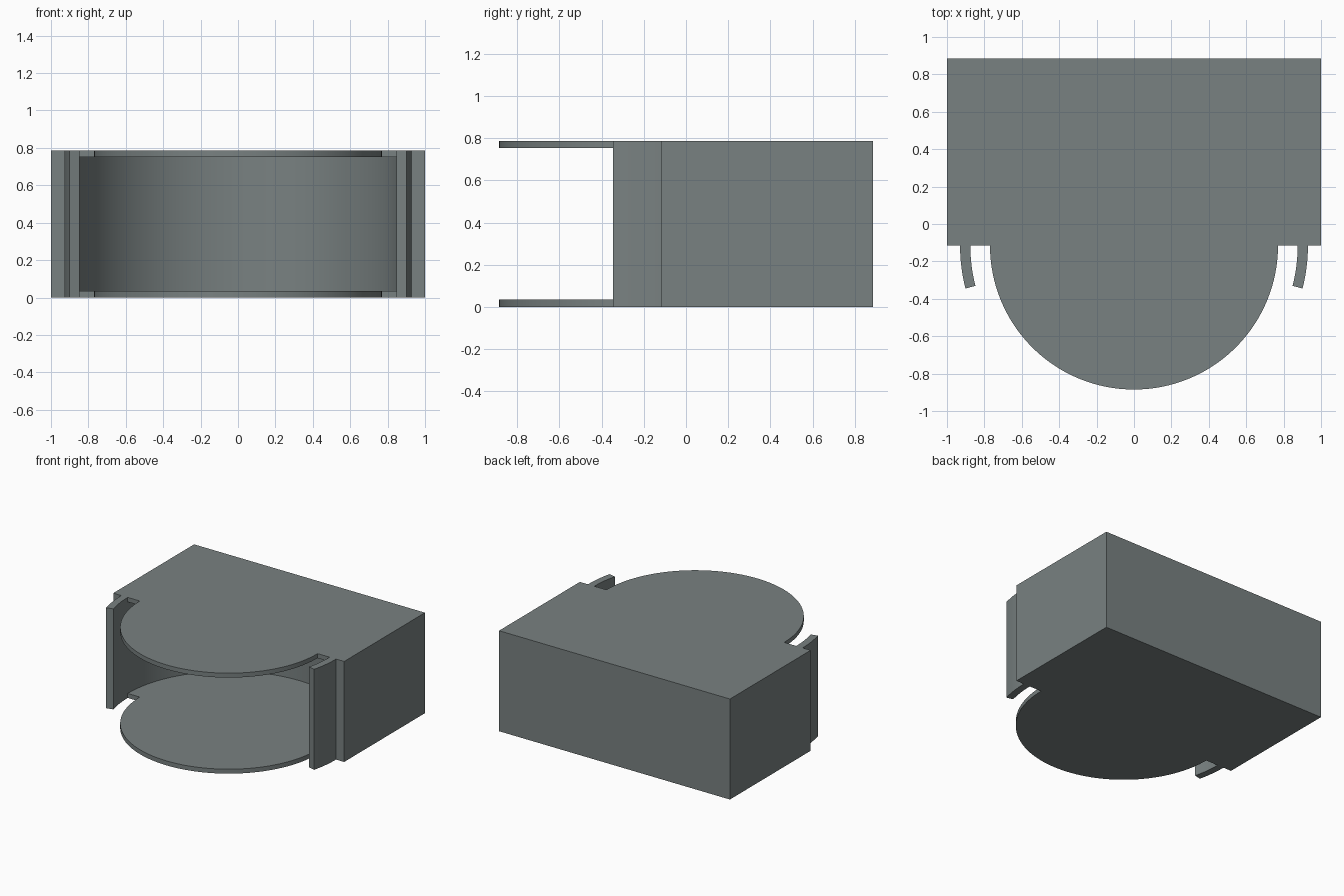
import bpy, bmesh, math

if "Cube" in bpy.data.objects:
    bpy.data.objects.remove(bpy.data.objects["Cube"])

H = 0.787            # overall height
T = 0.035            # plate thickness
CY = -0.115          # front face of the housing and centre of all arcs
BACK = 0.885

grey = bpy.data.materials.new("slate grey")
grey.diffuse_color = (0.19, 0.22, 0.22, 1)
grey.use_nodes = True
grey.node_tree.nodes["Principled BSDF"].inputs["Base Color"].default_value = grey.diffuse_color


def arc(r, a0, a1, n):
    """Points on an arc about the shared centre, angles in degrees."""
    return [(r * math.cos(math.radians(a0 + (a1 - a0) * i / n)),
             CY + r * math.sin(math.radians(a0 + (a1 - a0) * i / n)))
            for i in range(n + 1)]


def prism(name, outline, z0, z1):
    """Extrude a flat outline from z0 to z1."""
    bm = bmesh.new()
    face = bm.faces.new([bm.verts.new((x, y, z0)) for x, y in outline])
    top = bmesh.ops.extrude_face_region(bm, geom=[face])["geom"]
    bmesh.ops.translate(bm, vec=(0, 0, z1 - z0),
                        verts=[v for v in top if isinstance(v, bmesh.types.BMVert)])
    bmesh.ops.recalc_face_normals(bm, faces=bm.faces)
    mesh = bpy.data.meshes.new(name)
    bm.to_mesh(mesh)
    bm.free()
    mesh.materials.append(grey)
    ob = bpy.data.objects.new(name, mesh)
    bpy.context.collection.objects.link(ob)
    return ob


def smooth(ob):
    bpy.ops.object.select_all(action='DESELECT')
    ob.select_set(True)
    bpy.context.view_layer.objects.active = ob
    bpy.ops.object.shade_smooth_by_angle(angle=math.radians(30))


# Housing: box with a half-round front, hollowed by a round cavity
housing = prism("housing",
                [(1, CY), (1, BACK), (-1, BACK), (-1, CY)] + arc(0.77, 180, 360, 64),
                0, H)
cutter = prism("cavity_cutter", arc(0.875, 0, 360, 128)[:-1], T, H - T)
cut = housing.modifiers.new("cavity", 'BOOLEAN')
cut.operation = 'DIFFERENCE'
cut.solver = 'EXACT'
cut.object = cutter
bpy.context.view_layer.objects.active = housing
bpy.ops.object.modifier_apply(modifier=cut.name)
bpy.data.objects.remove(cutter)
smooth(housing)

# Curved guide arms on both sides of the opening
for name, a0, a1 in (("right_arm", 0, -14.3), ("left_arm", 180, 194.3)):
    arm = prism(name, arc(0.93, a0, a1, 8) + arc(0.875, a1, a0, 8), 0, H)
    smooth(arm)
